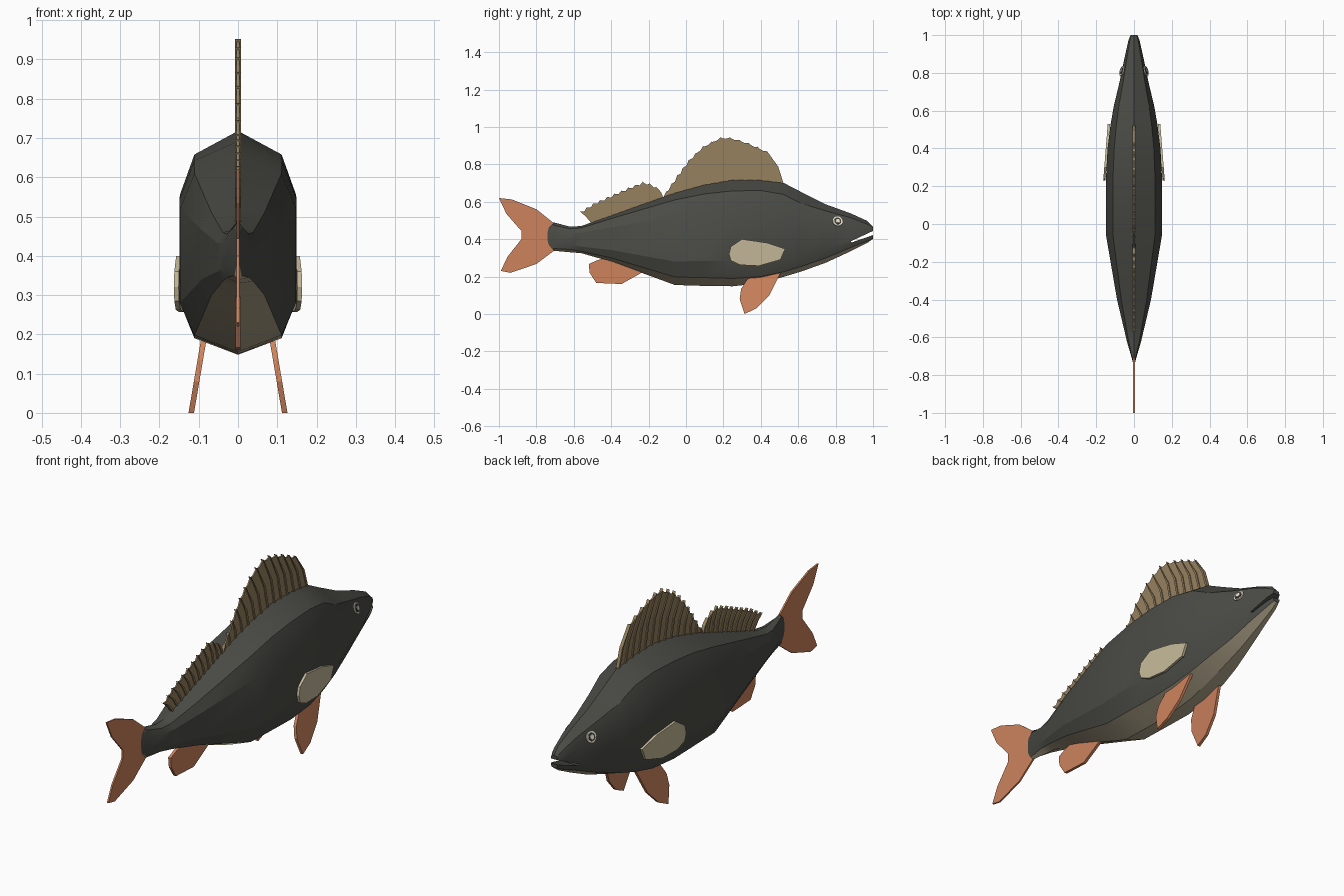
import bpy, bmesh, math
from mathutils import Vector
from mathutils.bvhtree import BVHTree

if "Cube" in bpy.data.objects:
    bpy.data.objects.remove(bpy.data.objects["Cube"])


def material(name, rgb):
    m = bpy.data.materials.new(name)
    lin = [(c / 255 / 12.92) if c < 11 else ((c / 255 + 0.055) / 1.055) ** 2.4 for c in rgb]
    m.diffuse_color = (*lin, 1)
    m.use_nodes = True
    m.node_tree.nodes["Principled BSDF"].inputs["Base Color"].default_value = m.diffuse_color
    return m


DARK = material("dark grey skin", (75, 76, 70))
BELLY = material("pale belly", (178, 166, 140))
ORANGE = material("orange fin", (205, 131, 93))
TAN = material("brown dorsal fin", (150, 129, 95))
CREAM = material("cream pectoral fin", (196, 184, 153))
WHITE = material("eye white", (235, 230, 215))
PUPIL = material("eye dark", (70, 64, 48))


def finish(name, bm, *mats, smooth=None):
    bmesh.ops.recalc_face_normals(bm, faces=bm.faces)
    me = bpy.data.meshes.new(name)
    bm.to_mesh(me)
    bm.free()
    for m in mats:
        me.materials.append(m)
    ob = bpy.data.objects.new(name, me)
    bpy.context.collection.objects.link(ob)
    if smooth:
        bpy.context.view_layer.objects.active = ob
        ob.select_set(True)
        bpy.ops.object.shade_smooth_by_angle(angle=math.radians(smooth))
        ob.select_set(False)
    return ob


def add_plate(bm, pts, thick, x_at=lambda y, z: 0):
    """Closed slab from a (y, z) outline, thick in x."""
    a, b = [[bm.verts.new((x_at(y, z) + s * thick / 2, y, z)) for y, z in pts] for s in (-1, 1)]
    bm.faces.new(a)
    bm.faces.new(b[::-1])
    n = len(pts)
    for i in range(n):
        j = (i + 1) % n
        bm.faces.new((a[i], a[j], b[j], b[i]))


def plate(name, pts, thick, mat, x_at=lambda y, z: 0):
    bm = bmesh.new()
    add_plate(bm, pts, thick, x_at)
    return finish(name, bm, mat)


# Body: ten-sided rings lofted along y (y, bottom, lower edge, upper edge, top, half width)
STATIONS = [
    (-.74, .375, .38, .455, .46, .004), (-.71, .338, .35, .475, .49, .012),
    (-.62, .33, .345, .455, .467, .038), (-.56, .325, .335, .46, .47, .052),
    (-.4, .28, .30, .51, .527, .09), (-.06, .155, .198, .61, .648, .148),
    (.1, .15, .194, .642, .692, .149), (.25, .148, .19, .658, .718, .148),
    (.4, .165, .20, .66, .717, .14), (.52, .198, .225, .64, .702, .125),
    (.62, .228, .255, .59, .65, .108), (.75, .275, .30, .55, .585, .077),
    (.88, .335, .355, .515, .538, .05), (.97, .38, .39, .48, .497, .03),
    (1.0, .402, .405, .46, .465, .018)]
bm = bmesh.new()
rings = []
for y, zb, zl, zu, zt, w in STATIONS:
    h = zu - zl
    half = [(.75 * w, zl), (w, zl + .2 * h), (w, zu - .22 * h), (.75 * w, zu)]
    loop = [(0, zb)] + half + [(0, zt)] + [(-x, z) for x, z in reversed(half)]
    rings.append([bm.verts.new((x, y, z)) for x, z in loop])
for r, s in zip(rings, rings[1:]):
    for i in range(10):
        j = (i + 1) % 10
        f = bm.faces.new((r[i], r[j], s[j], s[i]))
        f.material_index = 1 if i in (0, 9) else 0   # belly strips
bm.faces.new(rings[0])
bm.faces.new(rings[-1])
bmesh.ops.recalc_face_normals(bm, faces=bm.faces)
tree = BVHTree.FromBMesh(bm)
body = finish("body", bm, DARK, BELLY, smooth=22)

# Mouth slit cut through the snout
cutter = plate("mouth_cutter", [(.88, .388), (1.03, .458), (1.03, .432), (.885, .382)], .4, DARK)
cutter.hide_render = True
cutter.hide_viewport = True
cut = body.modifiers.new("mouth", 'BOOLEAN')
cut.operation = 'DIFFERENCE'
cut.solver = 'EXACT'
cut.object = cutter

# Eyes: stacked thin discs on the head surface
for side, tag in ((1, "right"), (-1, "left")):
    hit, nrm, _, _ = tree.ray_cast(Vector((side, .81, .495)), Vector((-side, 0, 0)))
    rot = nrm.to_track_quat('Z', 'Y').to_matrix().to_4x4()
    for part, rad, lift, mat in (("rim", .027, .002, WHITE), ("ring", .019, .004, PUPIL),
                                 ("centre", .011, .006, WHITE)):
        bm = bmesh.new()
        bmesh.ops.create_cone(bm, cap_ends=True, segments=16, radius1=rad, radius2=rad, depth=.006)
        bmesh.ops.transform(bm, matrix=rot, verts=bm.verts)
        bmesh.ops.translate(bm, vec=hit + nrm * lift, verts=bm.verts)
        finish(f"eye_{part}_{tag}", bm, mat)

# Tail and anal fins
plate("tail_fin", [(-.70, .48), (-.80, .56), (-.93, .612), (-1, .62), (-.96, .535), (-.88, .444),
                   (-.88, .40), (-.955, .305), (-.99, .23), (-.94, .22), (-.80, .267), (-.70, .342)],
      .008, ORANGE)
plate("anal_fin", [(-.22, .23), (-.345, .16), (-.48, .166), (-.515, .22), (-.52, .267), (-.48, .285),
                   (-.40, .31), (-.25, .25)], .014, ORANGE)

# Paired fins
for s, tag in ((1, "right"), (-1, "left")):
    plate("pelvic_fin_" + tag, [(.515, .24), (.34, .205), (.295, .135), (.287, .08), (.313, 0),
                                (.377, .03), (.446, .10)], .014, ORANGE,
          lambda y, z: s * (.119 - .17 * z))
    plate("pectoral_fin_" + tag, [(.23, .32), (.24, .36), (.30, .40), (.435, .38), (.53, .348),
                                  (.505, .29), (.39, .257), (.29, .262), (.24, .285)], .012, CREAM,
          lambda y, z: s * (.157 - .08 * (y - .23)))


def along(path, t):
    """Point at fraction t of a polyline's length."""
    p = [Vector(q) for q in path]
    d = t * sum((b - a).length for a, b in zip(p, p[1:]))
    for a, b in zip(p, p[1:]):
        seg = (b - a).length
        if d <= seg:
            return a.lerp(b, d / seg)
        d -= seg
    return p[-1]


def spiny_fin(name, base, top, count):
    """Membrane panels with scalloped edge between backward-curving spines."""
    bm = bmesh.new()
    rays = []
    for i in range(count):
        a, b = along(base, i / (count - 1)), along(top, i / (count - 1))
        d = b - a
        mid = a + d * .5 + Vector((d.y, -d.x)) * .07
        rays.append((a, mid, b))
        w = Vector((.005, .001))
        add_plate(bm, [a - w, mid - w, b, mid + w, a + w], .016)
    for (a, m, b), (c, n, e) in zip(rays, rays[1:]):
        dip = (b + e) / 2 + ((a + c) / 2 - (b + e) / 2).normalized() * .016
        add_plate(bm, [a, m, m.lerp(b, .94), dip, n.lerp(e, .9), n, c], .007)
    finish(name, bm, TAN)


spiny_fin("front_dorsal_fin", [(.52, .685), (.3, .705), (.1, .68), (-.12, .62)],
          [(.43, .875), (.31, .93), (.20, .96), (.10, .915), (.02, .84), (-.035, .765), (-.105, .655)], 14)
spiny_fin("rear_dorsal_fin", [(-.125, .615), (-.3, .55), (-.50, .485)],
          [(-.16, .68), (-.22, .715), (-.30, .685), (-.41, .635), (-.49, .60), (-.57, .55)], 12)
